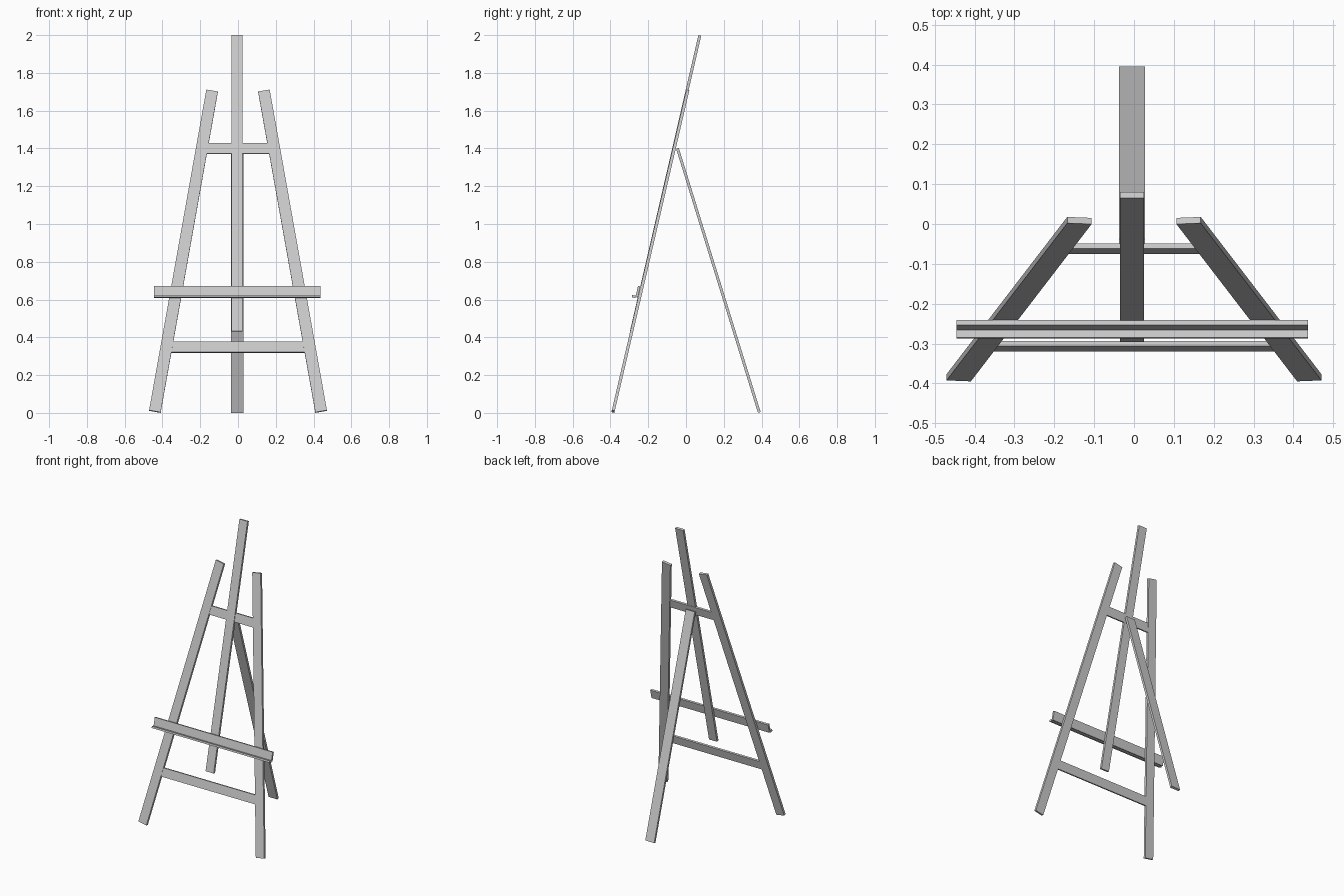
import bpy
from mathutils import Vector, Matrix

if "Cube" in bpy.data.objects:
    bpy.data.objects.remove(bpy.data.objects["Cube"])


def bar(name, p0, p1, width, thick, face):
    """Square-cut plank from p0 to p1; its broad side looks along face."""
    p0, p1, face = Vector(p0), Vector(p1), Vector(face)
    axis = (p1 - p0).normalized()
    n = (face - axis * face.dot(axis)).normalized()
    side = n.cross(axis)
    rot = Matrix((side, n, axis)).transposed().to_4x4()
    bpy.ops.mesh.primitive_cube_add(size=1)
    ob = bpy.context.object
    ob.name = name
    size = Matrix.Diagonal((width, thick, (p1 - p0).length, 1))
    ob.data.transform(rot @ size)
    ob.location = (p0 + p1) / 2
    return ob


# leaning front frame plane
FOOT_Y, FOOT_Z, SLOPE = -0.386, 0.0073, 0.2325
up = Vector((0, SLOPE, 1)).normalized()
front = Vector((0, -1, SLOPE)).normalized()


def on_frame(x, z, out=0.0):
    return Vector((x, FOOT_Y + SLOPE * (z - FOOT_Z), z)) + front * out


# splayed front legs
for label, s in (("left", -1), ("right", 1)):
    bar("front_leg_" + label, on_frame(s * 0.44, FOOT_Z), on_frame(s * 0.137, 1.705),
        0.062, 0.016, front)

# crossbars between the legs
for label, x, z in (("upper", 0.17, 1.4), ("lower", 0.36, 0.348)):
    bar("crossbar_" + label, on_frame(-x, z), on_frame(x, z), 0.058, 0.013, front)

# centre mast
bar("mast", (-0.005, -0.289, 0.432), (-0.005, 0.073, 1.998), 0.06, 0.0155, front)

# rear prop leg
bar("rear_leg", (-0.005, 0.388, 0.0025), (-0.005, -0.045, 1.4), 0.066, 0.015, (0, 1, 0.3))

# canvas shelf: back board and projecting lip
bar("shelf_board", on_frame(-0.445, 0.638, 0.0155), on_frame(0.437, 0.638, 0.0155),
    0.06, 0.013, front)
bar("shelf_lip", on_frame(-0.445, 0.609, 0.031), on_frame(0.437, 0.609, 0.031),
    0.012, 0.02, front)
